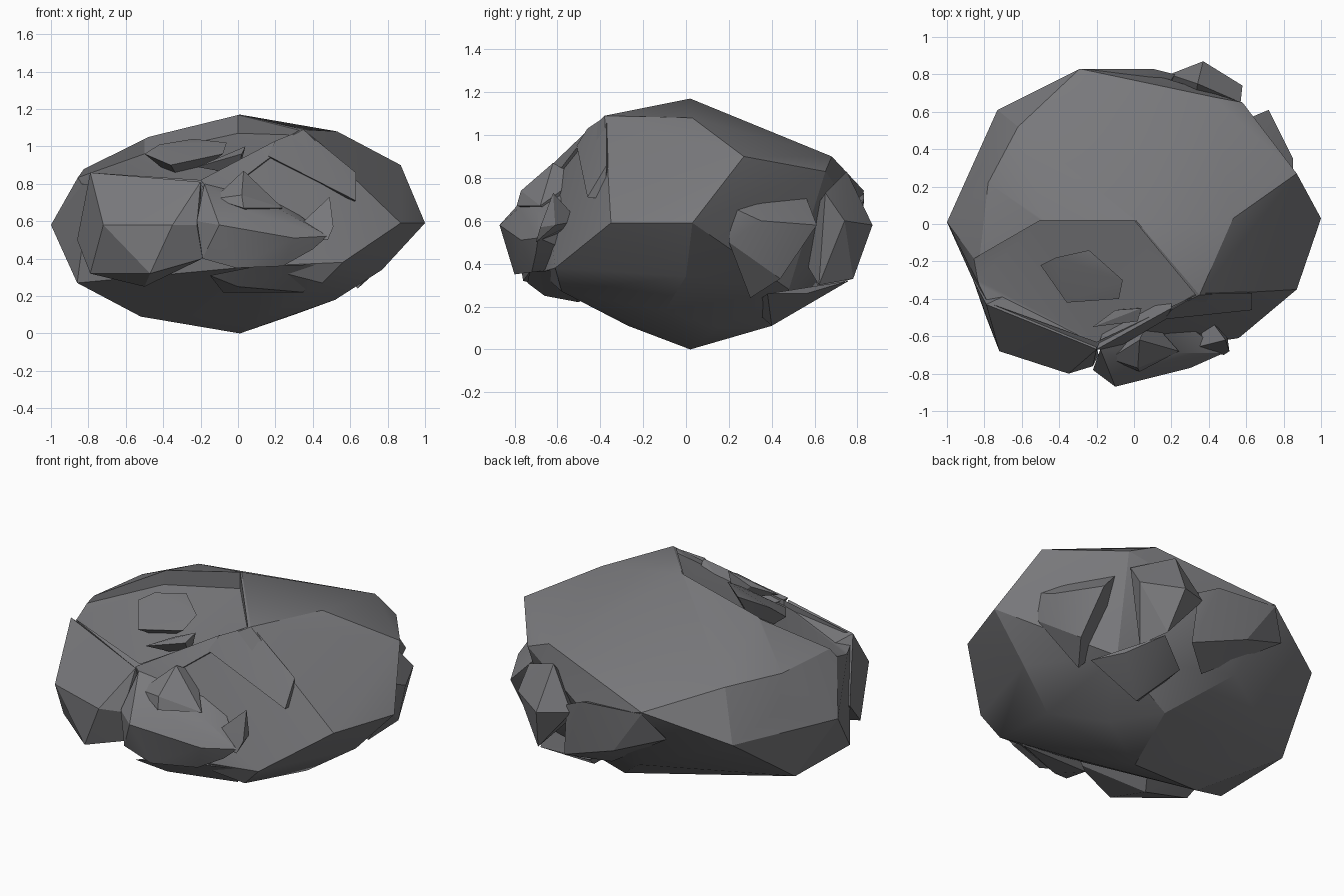
import bpy, bmesh, math

cube = bpy.data.objects.get("Cube")
if cube:
    bpy.data.objects.remove(cube, do_unlink=True)

# One dark grey stone colour
stone = bpy.data.materials.new("dark grey stone")
stone.use_nodes = True
GREY = (0.19, 0.19, 0.2, 1)
stone.diffuse_color = GREY
bsdf = next(n for n in stone.node_tree.nodes if n.type == 'BSDF_PRINCIPLED')
bsdf.inputs["Base Color"].default_value = GREY
bsdf.inputs["Roughness"].default_value = 0.9


def hull(name, corners):
    """An object made of the convex hull of a few corner points."""
    bm = bmesh.new()
    for c in corners:
        bm.verts.new(c)
    res = bmesh.ops.convex_hull(bm, input=bm.verts[:])
    loose = {g for g in res["geom_interior"] + res["geom_unused"]
             if isinstance(g, bmesh.types.BMVert) and g.is_valid and not g.link_faces}
    bmesh.ops.delete(bm, geom=list(loose), context='VERTS')
    bmesh.ops.recalc_face_normals(bm, faces=bm.faces[:])
    me = bpy.data.meshes.new(name)
    bm.to_mesh(me)
    bm.free()
    me.materials.append(stone)
    ob = bpy.data.objects.new(name, me)
    bpy.context.collection.objects.link(ob)
    return ob


def chunk(name, corners, cutter=None):
    """A faceted piece of rock, optionally hollowed by a cutter."""
    ob = hull(name, corners)
    bpy.ops.object.select_all(action='DESELECT')
    ob.select_set(True)
    bpy.context.view_layer.objects.active = ob
    if cutter:
        mod = ob.modifiers.new("hollow", 'BOOLEAN')
        mod.operation = 'DIFFERENCE'
        mod.solver = 'EXACT'
        mod.object = cutter
        bpy.ops.object.modifier_apply(modifier=mod.name)
        bpy.data.objects.remove(cutter, do_unlink=True)
    bpy.ops.object.shade_smooth_by_angle(angle=math.radians(22))


# Wedge that hollows the upper front slope behind the brow
floor = [(-0.95, -0.24, 0.80), (-0.50, 0.02, 0.96), (0.0, 0.02, 1.07),
         (0.33, -0.38, 1.06), (0.20, -0.42, 1.0), (-0.20, -0.63, 0.79),
         (-0.72, -0.41, 0.82), (-0.95, -0.36, 0.80)]
wedge = hull("hollow_cutter", floor + [(x, y, 1.5) for x, y, z in floor])

# Main boulder: crown, waist, underside
chunk("boulder_body", [
    (0.01, 0.02, 1.17), (0.35, -0.38, 1.09), (0.53, 0.03, 1.08), (-0.48, 0.02, 1.05),
    (0.87, 0.27, 0.90), (-0.83, -0.22, 0.88), (-0.78, 0.22, 0.87), (-0.62, 0.52, 0.86),
    (0.42, 0.68, 0.90), (0.58, 0.65, 0.83),
    (-0.78, -0.42, 0.86), (-0.20, -0.66, 0.80),
    (-1.0, 0.01, 0.58), (1.0, 0.03, 0.59), (0.87, -0.35, 0.59),
    (-0.82, 0.30, 0.70), (-0.73, 0.61, 0.58), (-0.29, 0.83, 0.74), (0.10, 0.80, 0.62),
    (-0.86, -0.30, 0.27), (-0.86, 0.21, 0.28), (0.56, -0.61, 0.38), (0.1, -0.68, 0.36),
    (-0.15, 0.66, 0.33), (0.52, 0.48, 0.28),
    (0.77, 0.0, 0.34), (0.52, -0.1, 0.18), (0.30, 0.15, 0.10), (0.12, 0.40, 0.11),
    (-0.52, -0.1, 0.09), (0.1, -0.27, 0.11), (0.01, 0.02, 0.0),
    (0.45, -0.58, 0.27)], wedge)

# Blocky shoulder at the front, on the model's right
chunk("front_right_shoulder", [
    (-0.72, -0.68, 0.58), (-0.35, -0.80, 0.58), (-0.22, -0.76, 0.58),
    (-0.79, -0.43, 0.86), (-0.20, -0.67, 0.81), (-0.47, -0.76, 0.32),
    (-0.79, -0.50, 0.32), (-0.19, -0.70, 0.40), (-0.86, -0.30, 0.50),
    (-0.3, -0.2, 0.5), (-0.5, -0.5, 0.25)])

# Snout at the centre of the front, with its crest and side knob
chunk("front_snout", [
    (-0.10, -0.87, 0.58), (-0.22, -0.78, 0.60), (-0.19, -0.79, 0.40),
    (-0.01, -0.80, 0.35), (0.24, -0.72, 0.36), (0.40, -0.70, 0.45),
    (0.30, -0.77, 0.51), (0.02, -0.78, 0.66), (0.23, -0.69, 0.66), (0.48, -0.69, 0.52),
    (-0.18, -0.67, 0.80), (0.1, -0.4, 0.8), (0.2, -0.4, 0.4)])
chunk("front_snout_crest", [
    (0.03, -0.62, 0.87), (-0.13, -0.72, 0.72), (0.02, -0.77, 0.74), (0.03, -0.79, 0.67),
    (0.24, -0.68, 0.67), (0.08, -0.50, 0.8), (0.1, -0.55, 0.6)])
chunk("front_snout_knob", [
    (0.48, -0.70, 0.50), (0.49, -0.62, 0.73), (0.33, -0.66, 0.58),
    (0.50, -0.61, 0.58), (0.34, -0.66, 0.50), (0.51, -0.68, 0.57), (0.4, -0.5, 0.6)])
chunk("front_lower_lip", [
    (-0.15, -0.74, 0.31), (0.10, -0.73, 0.36), (0.45, -0.62, 0.37),
    (0.0, -0.66, 0.25), (-0.08, -0.5, 0.22), (0.35, -0.5, 0.22), (0.1, -0.4, 0.3)])

# Ridge running along the front brow
chunk("brow_ridge_left", [
    (0.20, -0.46, 1.03), (0.63, -0.37, 0.86), (0.63, -0.46, 0.71), (0.62, -0.38, 0.70),
    (0.16, -0.51, 0.95), (0.35, -0.37, 1.09), (0.3, -0.3, 0.8)])
chunk("brow_ridge_middle", [
    (0.20, -0.45, 1.03), (-0.20, -0.67, 0.82), (-0.12, -0.68, 0.72),
    (0.17, -0.51, 0.94), (-0.1, -0.4, 0.8), (0.2, -0.35, 0.9)])

# Swelling and chip inside the hollow
chunk("upper_front_bump", [
    (-0.50, -0.22, 0.96), (-0.24, -0.14, 1.04), (-0.06, -0.30, 1.02),
    (-0.08, -0.40, 0.96), (-0.36, -0.42, 0.90), (-0.42, -0.18, 1.01),
    (-0.3, -0.25, 0.8)])
chunk("upper_front_chip", [
    (0.04, -0.45, 1.0), (0.02, -0.52, 0.96), (-0.22, -0.55, 0.89),
    (-0.1, -0.46, 0.94), (0.0, -0.45, 0.85)])

# Broken lumps at the back, on the model's left
chunk("back_left_lump", [
    (0.85, 0.22, 0.66), (0.85, 0.35, 0.60), (0.72, 0.61, 0.58), (0.74, 0.44, 0.33),
    (0.84, 0.20, 0.50), (0.64, 0.30, 0.24), (0.77, 0.32, 0.70), (0.6, 0.56, 0.71),
    (0.4, 0.3, 0.5)])
chunk("back_spur", [
    (0.37, 0.87, 0.58), (0.19, 0.80, 0.60), (0.58, 0.74, 0.60), (0.57, 0.65, 0.73),
    (0.42, 0.78, 0.33), (0.34, 0.75, 0.83), (0.48, 0.62, 0.30), (0.3, 0.5, 0.5)])
chunk("back_shelf", [
    (-0.29, 0.83, 0.73), (0.10, 0.83, 0.70), (0.22, 0.80, 0.64), (-0.1, 0.82, 0.46),
    (0.25, 0.78, 0.33), (-0.40, 0.75, 0.58), (0.05, 0.62, 0.28), (0.0, 0.5, 0.6)])
chunk("back_foot", [
    (0.53, 0.56, 0.26), (0.32, 0.40, 0.11), (0.20, 0.62, 0.25), (0.42, 0.76, 0.32),
    (0.62, 0.38, 0.26), (0.2, 0.3, 0.2)])
